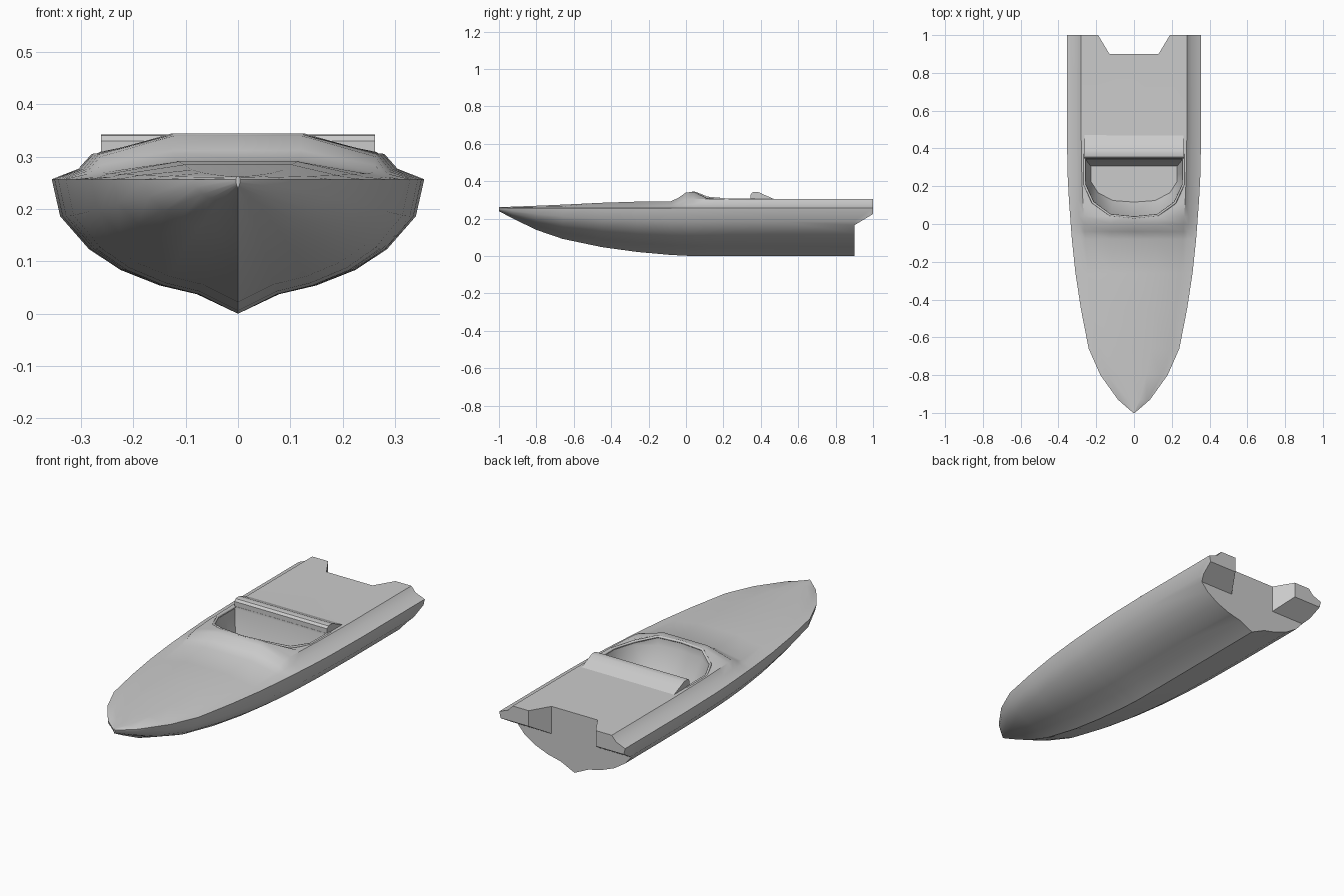
import bpy, bmesh, math

if "Cube" in bpy.data.objects:
    bpy.data.objects.remove(bpy.data.objects["Cube"])

RAIL = 0.257


def make_object(name, bm):
    bmesh.ops.recalc_face_normals(bm, faces=bm.faces[:])
    mesh = bpy.data.meshes.new(name)
    bm.to_mesh(mesh)
    bm.free()
    ob = bpy.data.objects.new(name, mesh)
    bpy.context.collection.objects.link(ob)
    return ob


def loft(name, rings):
    """Skin closed rings of equal length and cap both ends."""
    bm = bmesh.new()
    vs = [[bm.verts.new(p) for p in r] for r in rings]
    n = len(vs[0])
    for a, b in zip(vs, vs[1:]):
        for i in range(n):
            j = (i + 1) % n
            bm.faces.new((a[i], a[j], b[j], b[i]))
    bm.faces.new(vs[0])
    bm.faces.new(vs[-1])
    return make_object(name, bm)


def mirrored(half):
    """Close a half outline that starts and ends on x = 0."""
    return half + [(-p[0],) + tuple(p[1:]) for p in half[-2:0:-1]]


def select_only(ob):
    bpy.ops.object.select_all(action='DESELECT')
    ob.select_set(True)
    bpy.context.view_layer.objects.active = ob


def cut(ob, cutter):
    mod = ob.modifiers.new("cut", 'BOOLEAN')
    mod.operation = 'DIFFERENCE'
    mod.solver = 'EXACT'
    mod.object = cutter
    select_only(ob)
    bpy.ops.object.modifier_apply(modifier=mod.name)
    cutter.hide_render = True
    cutter.hide_set(True)


def smooth(ob, angle=38):
    select_only(ob)
    bpy.ops.object.shade_smooth_by_angle(angle=math.radians(angle))


# hull and deck: stations of y, half width, keel z, centre / shoulder / edge deck z
stations = [
    (-1.00, 0.004, 0.240, 0.262, 0.260, 0.259),
    (-0.93, 0.085, 0.203, 0.264, 0.261, 0.259),
    (-0.80, 0.178, 0.140, 0.269, 0.263, 0.260),
    (-0.66, 0.240, 0.092, 0.275, 0.265, 0.261),
    (-0.45, 0.281, 0.048, 0.285, 0.267, 0.262),
    (-0.26, 0.310, 0.022, 0.291, 0.268, 0.262),
    (-0.08, 0.329, 0.006, 0.293, 0.270, 0.263),
    (-0.04, 0.332, 0.004, 0.312, 0.284, 0.268),
    (0.00, 0.335, 0.002, 0.340, 0.300, 0.273),
    (0.04, 0.338, 0.000, 0.343, 0.305, 0.276),
    (0.12, 0.344, 0.000, 0.320, 0.306, 0.277),
    (0.25, 0.351, 0.000, 0.308, 0.306, 0.277),
    (0.50, 0.356, 0.000, 0.305, 0.305, 0.277),
    (0.90, 0.356, 0.000, 0.305, 0.305, 0.277),
    (1.00, 0.356, 0.000, 0.305, 0.305, 0.277),
]
bottom = [(0, 0), (0.22, 0.145), (0.42, 0.21), (0.63, 0.325),
          (0.8, 0.48), (0.955, 0.725), (1, 1)]
rings = []
for y, w, k, z3, z2, z1 in stations:
    half = [(w * fx, y, k + (RAIL - k) * fz) for fx, fz in bottom]
    half += [(w * 0.857, y, z1), (w * 0.787, y, z2), (w * 0.365, y, z3), (0, y, z3)]
    rings.append(mirrored(half))
hull = loft("hull", rings)

# stern: raked undercut beneath the two rear horns
under = [(0.9, -0.1), (0.9, 0.165), (1.0, 0.225), (1.1, 0.285), (1.1, -0.1)]
cut(hull, loft("stern_undercut_cutter", [[(x, y, z) for y, z in under] for x in (-0.6, 0.6)]))

# stern: tapered notch between the horns
notch = [(-0.13, 0.9), (0.13, 0.9), (0.25, 1.1), (-0.25, 1.1)]
cut(hull, loft("stern_notch_cutter", [[(x, y, z) for x, y in notch] for z in (-0.2, 0.6)]))

# cockpit well with sloping walls
opening = mirrored([(0, 0.037), (0.125, 0.05), (0.215, 0.115), (0.258, 0.21),
                    (0.26, 0.27), (0.26, 0.345), (0, 0.345)])
floor = [(x * 0.88, 0.245 + (y - 0.245) * 0.62) for x, y in opening]
cut(hull, loft("cockpit_cutter", [
    [(x, y, 0.17) for x, y in floor],
    [(x, y, 0.295) for x, y in opening],
    [(x, y, 0.5) for x, y in opening]]))
smooth(hull)

# seat back hump behind the cockpit
hump = [(0.346, 0.28), (0.346, 0.33), (0.356, 0.341), (0.37, 0.343), (0.39, 0.341),
        (0.42, 0.327), (0.475, 0.303), (0.475, 0.28)]
seat = loft("seat_back", [[(x, y, z) for y, z in hump] for x in (-0.262, 0.262)])
smooth(seat)

# thin coaming around the cockpit rim
side = [(0.262, 0.37, 0.302), (0.262, 0.21, 0.303), (0.217, 0.113, 0.312),
        (0.126, 0.047, 0.338)]
path = side + [(0, 0.034, 0.338)] + [(-x, y, z) for x, y, z in reversed(side)]
curve = bpy.data.curves.new("cockpit_coaming", 'CURVE')
curve.dimensions = '3D'
curve.bevel_depth = 0.007
curve.bevel_resolution = 1
curve.use_fill_caps = True
spline = curve.splines.new('POLY')
spline.points.add(len(path) - 1)
for pt, co in zip(spline.points, path):
    pt.co = (*co, 1)
coaming = bpy.data.objects.new("cockpit_coaming", curve)
bpy.context.collection.objects.link(coaming)
